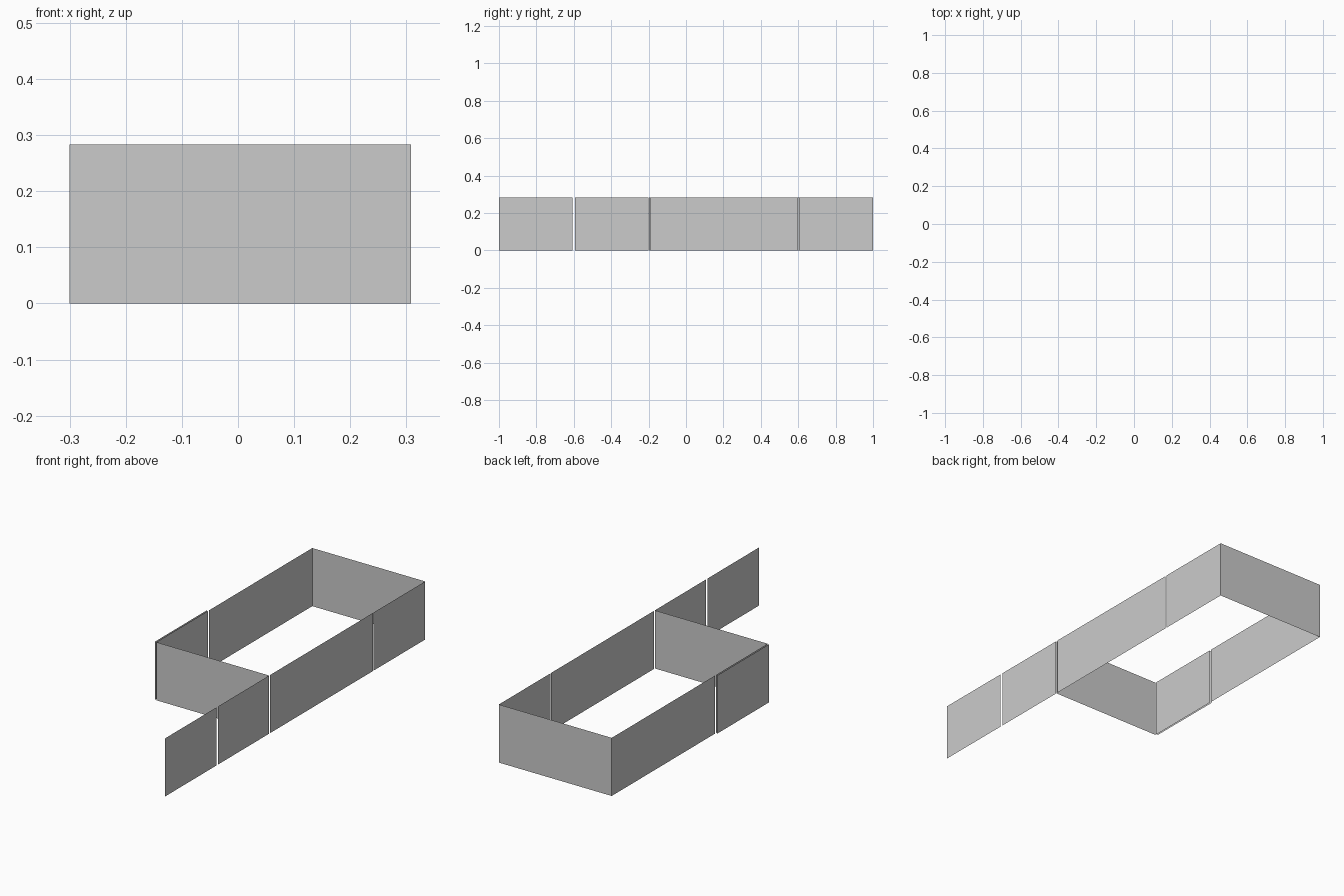
import bpy

if "Cube" in bpy.data.objects:
    bpy.data.objects.remove(bpy.data.objects["Cube"])

HEIGHT = 0.283
LEFT, RIGHT, OUTER = -0.30, 0.308, -0.308


def panel(name, start, end):
    """Upright zero-thickness panel between two floor points."""
    verts = [(*start, 0), (*end, 0), (*end, HEIGHT), (*start, HEIGHT)]
    mesh = bpy.data.meshes.new(name)
    mesh.from_pydata(verts, [], [(0, 1, 2, 3)])
    obj = bpy.data.objects.new(name, mesh)
    bpy.context.collection.objects.link(obj)


# Long right wall: five panels with narrow gaps
for i, (a, b) in enumerate([(-1, -0.607), (-0.594, -0.201), (-0.193, 0.2),
                            (0.2, 0.597), (0.603, 1)]):
    panel(f"right_wall_panel_{i + 1}", (RIGHT, a), (RIGHT, b))

# Shorter left wall: three panels
for i, (a, b) in enumerate([(-0.197, 0.197), (0.205, 0.6), (0.6, 1)]):
    panel(f"left_wall_panel_{i + 1}", (LEFT, b), (LEFT, a))

# Extra panel lying just outside the left wall
panel("left_outer_panel", (OUTER, 0.2), (OUTER, -0.197))

# Cross walls closing the enclosure
panel("front_cross_wall", (LEFT, -0.2), (RIGHT, -0.2))
panel("back_cross_wall", (RIGHT, 1), (LEFT, 1))
